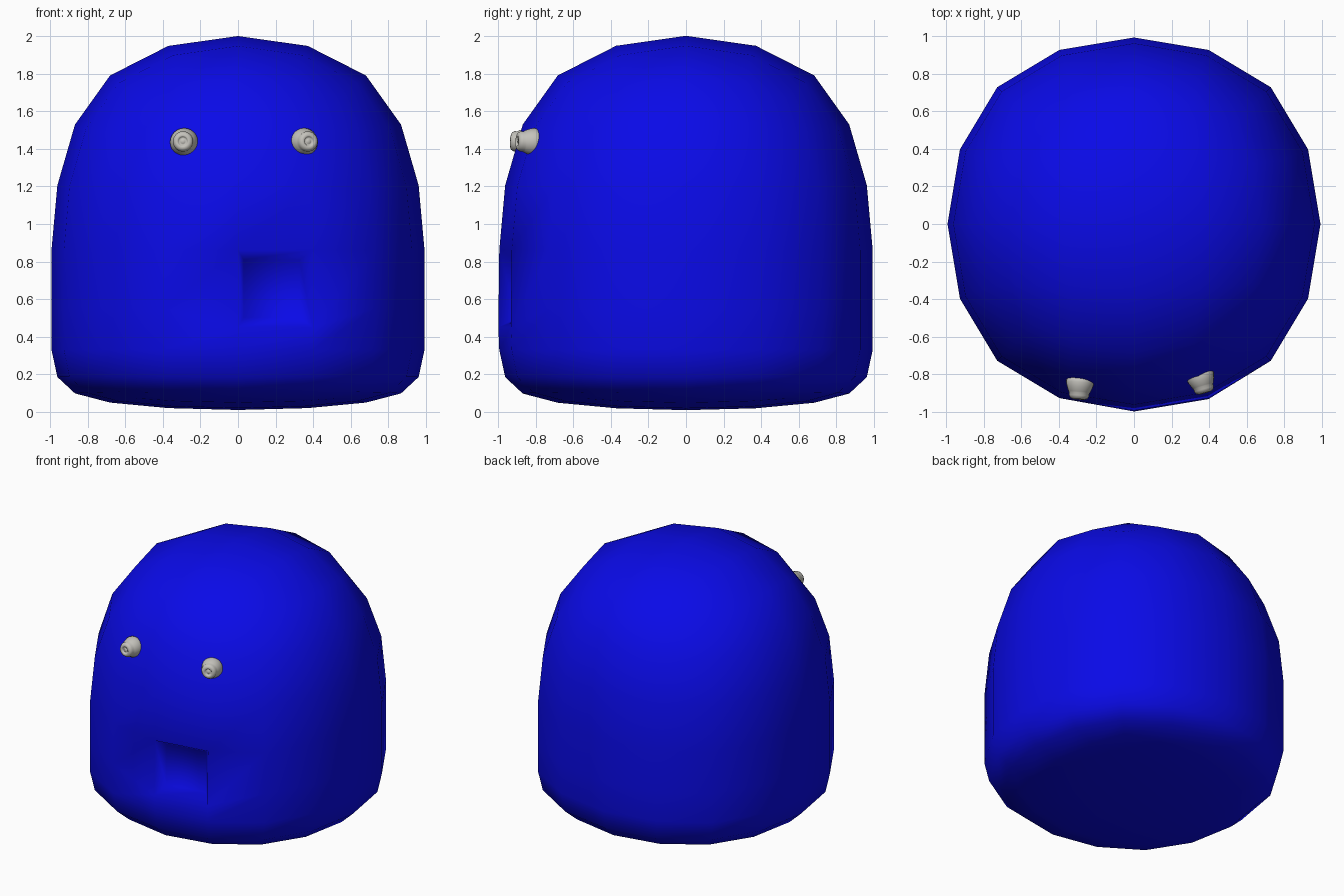
import bpy, bmesh, math
from mathutils import Vector, Matrix

if "Cube" in bpy.data.objects:
    bpy.data.objects.remove(bpy.data.objects["Cube"], do_unlink=True)


def material(name, rgb):
    mat = bpy.data.materials.new(name)
    mat.use_nodes = True
    mat.diffuse_color = (*rgb, 1)
    mat.node_tree.nodes["Principled BSDF"].inputs["Base Color"].default_value = (*rgb, 1)
    return mat


blue = material("deep blue", (0.003, 0.003, 0.8))
grey = material("warm grey", (0.55, 0.54, 0.5))


def add_object(name, bm, mat):
    mesh = bpy.data.meshes.new(name)
    bmesh.ops.recalc_face_normals(bm, faces=bm.faces)
    bm.to_mesh(mesh)
    bm.free()
    mesh.materials.append(mat)
    mesh.shade_smooth()
    obj = bpy.data.objects.new(name, mesh)
    bpy.context.collection.objects.link(obj)
    return obj


# Body: box with one low loop cut, rounded by subdivision
TOP, LOOP, BOTTOM, HALF = 2.11, 0.323, -0.011, 1.06
bm = bmesh.new()
rings = [[bm.verts.new((x * HALF, y * HALF, z))
          for x, y in ((-1, -1), (1, -1), (1, 1), (-1, 1))]
         for z in (BOTTOM, LOOP, TOP)]
for low, high in zip(rings, rings[1:]):
    for i in range(4):
        j = (i + 1) % 4
        bm.faces.new((low[i], low[j], high[j], high[i]))
bm.faces.new(rings[0])
bm.faces.new(rings[-1])
body = add_object("body", bm, blue)
subdiv = body.modifiers.new("rounding", "SUBSURF")
subdiv.levels = subdiv.render_levels = 2
subdiv.use_limit_surface = False
bpy.context.view_layer.update()
rounded = bpy.data.meshes.new_from_object(
    body.evaluated_get(bpy.context.evaluated_depsgraph_get()))
body.modifiers.clear()
body.data = rounded

# Mouth: one front face pushed inwards, its lower lip lowered
bm = bmesh.new()
bm.from_mesh(rounded)
target = Vector((0.2, -0.95, 0.7))
mouth = min(bm.faces, key=lambda f: (f.calc_center_median() - target).length)
for v in mouth.verts:
    if v.co.z < 0.7:
        v.co.z -= 0.1
        v.co.y -= 0.005
extruded = bmesh.ops.extrude_face_region(bm, geom=[mouth])["geom"]
inner = [g for g in extruded if isinstance(g, bmesh.types.BMVert)]
if mouth.is_valid:
    bmesh.ops.delete(bm, geom=[mouth], context="FACES_ONLY")
center = sum((v.co for v in inner), Vector()) / len(inner)
for v in inner:
    v.co = center + (v.co - center) * 0.75 + Vector((-0.02, 0.09, 0))
bmesh.ops.recalc_face_normals(bm, faces=bm.faces)
bm.to_mesh(rounded)
bm.free()
rounded.shade_smooth()

# Eyes: stepped knobs turned around their own axis
profile = [(0, 0), (0.055, 0), (0.072, 0.012), (0.075, 0.03), (0.068, 0.055),
           (0.058, 0.08), (0.054, 0.085), (0.054, 0.1), (0.045, 0.115),
           (0.03, 0.12), (0.024, 0.116), (0.02, 0.105), (0.012, 0.112), (0, 0.114)]


def eye(name, base, direction):
    bm = bmesh.new()
    verts = [bm.verts.new((r, 0, h)) for r, h in profile]
    edges = [bm.edges.new(pair) for pair in zip(verts, verts[1:])]
    bmesh.ops.spin(bm, geom=verts + edges, axis=(0, 0, 1), cent=(0, 0, 0),
                   angle=math.tau, steps=24)
    bmesh.ops.remove_doubles(bm, verts=bm.verts, dist=0.0005)
    turn = Vector(direction).to_track_quat("Z", "Y").to_matrix().to_4x4()
    bmesh.ops.transform(bm, matrix=Matrix.Translation(base) @ turn, verts=bm.verts)
    add_object(name, bm, grey)


eye("right_eye", (-0.285, -0.815, 1.435), (-0.08, -1, 0.05))
eye("left_eye", (0.345, -0.785, 1.435), (0.28, -0.95, 0.05))
